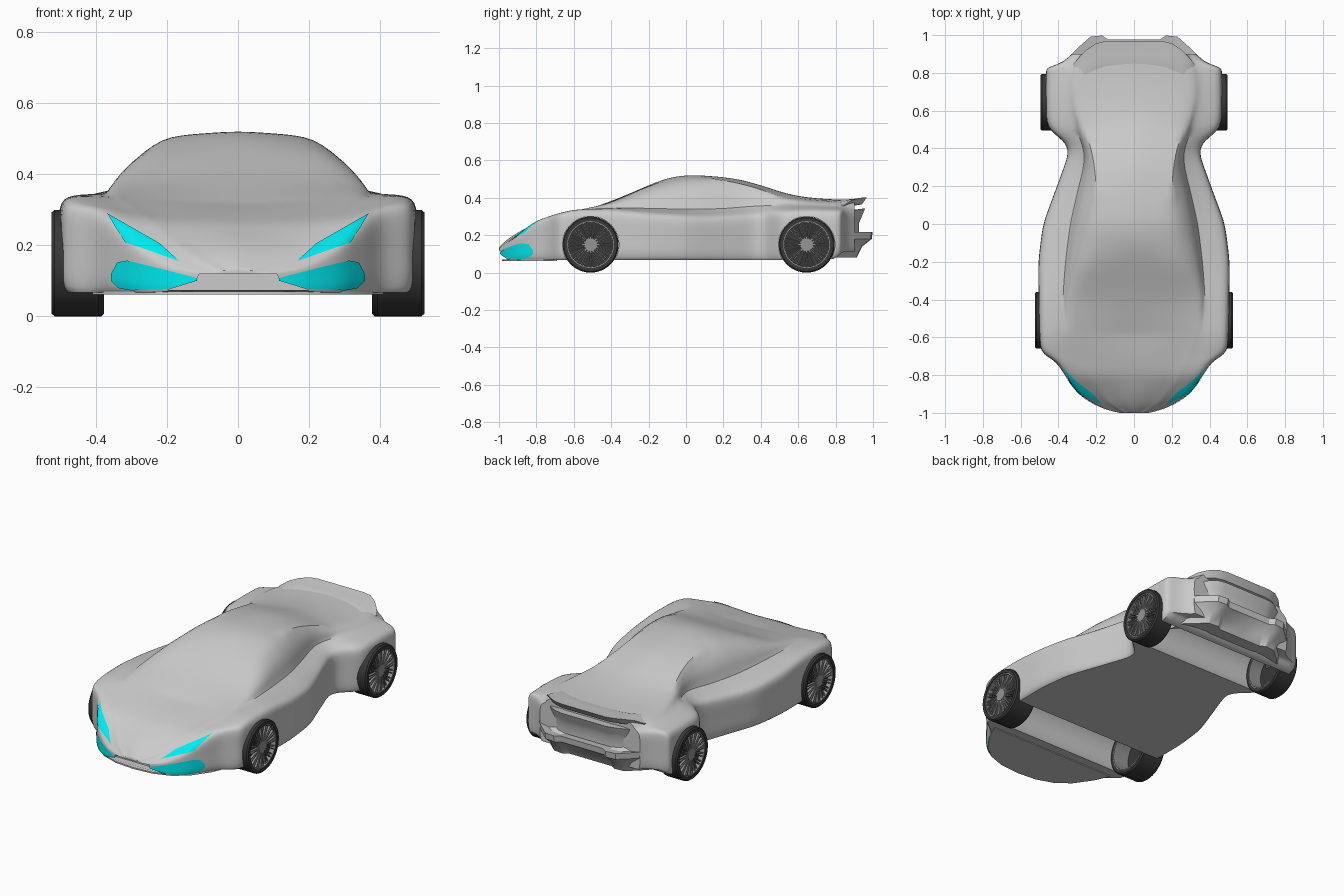
import bpy, bmesh, math
from mathutils import Vector, Matrix

if "Cube" in bpy.data.objects:
    bpy.data.objects.remove(bpy.data.objects["Cube"])

def material(name, rgb):
    m = bpy.data.materials.new(name)
    m.diffuse_color = (*rgb, 1)
    m.use_nodes = True
    m.node_tree.nodes["Principled BSDF"].inputs["Base Color"].default_value = m.diffuse_color
    return m

CYAN = material("light_cyan", (0.0, 0.85, 0.9))
RUBBER = material("rubber", (0.04, 0.04, 0.04))
ALLOY = material("alloy", (0.3, 0.3, 0.3))

def finish(name, bm, mat=None, angle=35):
    bmesh.ops.recalc_face_normals(bm, faces=bm.faces)
    me = bpy.data.meshes.new(name)
    bm.to_mesh(me)
    bm.free()
    ob = bpy.data.objects.new(name, me)
    bpy.context.collection.objects.link(ob)
    if mat:
        me.materials.append(mat)
    if angle:
        smooth(ob, angle)
    return ob

def smooth(ob, angle):
    bpy.ops.object.select_all(action='DESELECT')
    ob.select_set(True)
    bpy.context.view_layer.objects.active = ob
    bpy.ops.object.shade_smooth_by_angle(angle=math.radians(angle))

def lerp_keys(keys, t):
    if t <= keys[0][0]:
        return keys[0][1]
    for (a, va), (b, vb) in zip(keys, keys[1:]):
        if t <= b:
            return va + (vb - va) * (t - a) / (b - a)
    return keys[-1][1]

# Body shape along y: half width, floor, shoulder, window base, roof edge, centre line
WIDTH = [(-1, .08), (-.98, .16), (-.95, .22), (-.9, .295), (-.8, .37), (-.73, .41), (-.69, .485),
         (-.65, .5), (-.5, .507), (-.2, .51), (0, .485), (.2, .41), (.38, .345), (.44, .37),
         (.5, .46), (.6, .472), (.83, .468), (.85, .385), (.9, .33)]
FLOOR = [(-1, .1), (-.97, .067), (.8, .067), (.83, .11), (.9, .11)]
SHOULDER = [(-1, .12), (-.95, .15), (-.9, .2), (-.8, .28), (-.72, .312), (-.62, .343), (-.4, .345),
            (-.2, .325), (.1, .305), (.35, .315), (.5, .335), (.65, .343), (.9, .335)]
BASE_X = [(-1, .05), (-.95, .15), (-.8, .28), (-.58, .36), (-.4, .375), (-.2, .36), (0, .335),
          (.2, .29), (.35, .25), (.5, .3), (.65, .36), (.8, .35), (.9, .29)]
BASE_Z = [(-1, .124), (-.95, .162), (-.8, .274), (-.58, .335), (-.4, .347), (0, .337), (.2, .34),
          (.35, .355), (.5, .36), (.65, .356), (.9, .345)]
ROOF_X = [(-1, .03), (-.95, .1), (-.8, .2), (-.58, .3), (-.4, .295), (-.19, .25), (0, .215),
          (.2, .2), (.35, .215), (.5, .26), (.65, .29), (.8, .28), (.9, .25)]
ROOF_Z = [(-1, .128), (-.95, .172), (-.8, .267), (-.58, .33), (-.4, .376), (-.19, .468), (0, .508),
          (.15, .505), (.25, .487), (.35, .462), (.5, .41), (.65, .385), (.9, .38)]
TOP = [(-1, .135), (-.97, .17), (-.9, .217), (-.8, .264), (-.7, .291), (-.58, .315), (-.45, .365),
       (-.35, .402), (-.2, .468), (-.1, .51), (0, .525), (.15, .52), (.3, .5), (.45, .456),
       (.55, .421), (.65, .401), (.8, .393), (.9, .392)]
STATIONS = [-1, -.98, -.95, -.9, -.85, -.8, -.73, -.69, -.65, -.58, -.5, -.4, -.3, -.2, -.1, 0, .1, .2,
            .3, .38, .44, .5, .58, .7, .8, .83, .85, .9]

def section(y):
    w, zb, zs, xc, zc, xr, zr, zt = (lerp_keys(k, y) for k in
        (WIDTH, FLOOR, SHOULDER, BASE_X, BASE_Z, ROOF_X, ROOF_Z, TOP))
    h = zs - zb
    bulge = lerp_keys([(-.58, .01), (-.3, .028), (.1, .028), (.35, .01)], y)
    half = [(0, zb), (w * .6, zb), (w * .965, zb), (w, zb + .12 * h), (w * .99, zb + .5 * h),
            (w, zs - .1 * h), (w * .94, zs), (xc, zc),
            ((xc + xr) / 2 + bulge, (zc + zr) / 2 + bulge * .4),
            (xr, zr), (xr * .5, (zr + zt) / 2), (0, zt)]
    return half + [(-x, z) for x, z in half[-2:0:-1]]

bm = bmesh.new()
rings = [[bm.verts.new((x, y, z)) for x, z in section(y)] for y in STATIONS]
n = len(rings[0])
for a, b in zip(rings, rings[1:]):
    for i in range(n):
        bm.faces.new((a[i], a[(i + 1) % n], b[(i + 1) % n], b[i]))
bm.faces.new(rings[0])
bm.faces.new(rings[-1])
crease = bm.edges.layers.float.new("crease_edge")
def set_crease(v1, v2, value):
    bm.edges.get((v1, v2))[crease] = value
for y, a, b in zip(STATIONS, rings, rings[1:]):
    for i in (2, n - 2):                      # floor edge
        set_crease(a[i], b[i], .8)
    if -.58 <= y < .5:                        # window base and roof edge
        for i, c in ((7, .5), (9, .6 if y > .05 else .15)):
            set_crease(a[i], b[i], c)
            set_crease(a[n - i], b[n - i], c)
for i in range(n):                            # nose and tail rims
    set_crease(rings[0][i], rings[0][(i + 1) % n], .8)
    set_crease(rings[-1][i], rings[-1][(i + 1) % n], 1)
foot = rings[STATIONS.index(-.58)]
for i in range(9, 13):                        # windscreen foot
    set_crease(foot[i], foot[i + 1], .7)
body = finish("body", bm, angle=None)
sub = body.modifiers.new("smooth", 'SUBSURF')
sub.levels = sub.render_levels = 2
bpy.context.view_layer.update()
surface = body.evaluated_get(bpy.context.evaluated_depsgraph_get())

# Lamps: patches between two front-view outlines, projected onto the body
def along(pts, t):
    f = t * (len(pts) - 1)
    i = min(int(f), len(pts) - 2)
    return Vector(pts[i]).lerp(Vector(pts[i + 1]), f - i)

def lamp(name, upper, lower, side, nu=24, nv=8):
    bm = bmesh.new()
    grid = []
    for i in range(nu + 1):
        col = []
        for j in range(nv + 1):
            p = along(upper, i / nu).lerp(along(lower, i / nu), j / nv)
            hit, loc, nor, _ = surface.ray_cast(Vector((side * p.x, -2, p.y)), Vector((0, 1, 0)))
            col.append(bm.verts.new(loc + nor * .003 if hit else (side * p.x, -.77, p.y)))
        grid.append(col)
    for a, b in zip(grid, grid[1:]):
        for j in range(nv):
            bm.faces.new((a[j], a[j + 1], b[j + 1], b[j]))
    bmesh.ops.remove_doubles(bm, verts=bm.verts, dist=1e-5)
    finish(name, bm, CYAN)

for side, tag in ((1, "left"), (-1, "right")):
    lamp("headlight_" + tag, [(.368, .288), (.22, .203), (.165, .153)],
         [(.368, .288), (.315, .207), (.165, .153)], side)
    lamp("lower_lamp_" + tag, [(.355, .12), (.338, .152), (.31, .157), (.22, .135), (.115, .108)],
         [(.355, .1), (.335, .08), (.3, .074), (.2, .077), (.115, .1)], side)

# Cutters: full-width wheel channels and front mouth
def cut(cutter):
    cutter.hide_render = True
    m = body.modifiers.new("cut", 'BOOLEAN')
    m.operation, m.solver, m.object = 'DIFFERENCE', 'EXACT', cutter
    return cutter

def prism(name, pts, axis, lo, hi, angle=35):
    bm = bmesh.new()
    place = (lambda u, v, d: (u, d, v)) if axis == 'y' else (lambda u, v, d: (u, v, d))
    a, b = ([bm.verts.new(place(u, v, d)) for u, v in pts] for d in (lo, hi))
    bm.faces.new(a)
    bm.faces.new(b)
    for i in range(len(pts)):
        j = (i + 1) % len(pts)
        bm.faces.new((a[i], a[j], b[j], b[i]))
    return finish(name, bm, angle=angle)

def mirrored(half):
    return half + [(-x, v) for x, v in reversed(half) if x > 0]

AXLES = {"front": (-.51, .455, .14), "rear": (.645, .436, .118)}
cutters = []
for tag, (y, _, _) in AXLES.items():
    bm = bmesh.new()
    bmesh.ops.create_cone(bm, cap_ends=True, segments=64, radius1=.1512, radius2=.1512, depth=1.3,
                          matrix=Matrix.Translation((0, y, .15)) @ Matrix.Rotation(math.pi / 2, 4, 'Y'))
    cutters.append(cut(finish(tag + "_arch_cutter", bm)))
cutters.append(cut(prism("mouth_cutter", mirrored([(.11, .119), (.117, .1), (.2, .074)]), 'y', -1.1, -.93)))
bpy.ops.object.select_all(action='DESELECT')
body.select_set(True)
bpy.context.view_layer.objects.active = body
bpy.ops.object.convert(target='MESH')
smooth(body, 35)
for c in cutters:
    bpy.data.objects.remove(c)

# Front splitter
prism("front_splitter", mirrored([(0, -.985), (.12, -.975), (.22, -.94), (.3, -.88), (.37, -.78), (.41, -.69)]),
      'z', .062, .07)

# Tail: closed (y, z) sections swept across a curved (x, y offset, z offset) path
def tail_band(name, sec, path):
    full = [(-x, d, e) for x, d, e in reversed(path) if x > 0] + path
    bm = bmesh.new()
    cols = [[bm.verts.new((x, y + d, z + e)) for y, z in sec] for x, d, e in full]
    m = len(sec)
    for a, b in zip(cols, cols[1:]):
        for i in range(m):
            bm.faces.new((a[i], a[(i + 1) % m], b[(i + 1) % m], b[i]))
    bm.faces.new(cols[0])
    bm.faces.new(cols[-1])
    finish(name, bm, angle=30)

LIP = [(0, 0, 0), (.15, 0, 0), (.2, -.012, 0), (.25, -.045, -.006), (.29, -.085, -.018), (.32, -.12, -.04)]
tail_band("tail_spoiler", [(.8, .375), (.85, .391), (.9, .393), (.968, .403), (.94, .365), (.88, .355)], LIP)
tail_band("tail_lip", [(.86, .33), (.957, .342), (.94, .3), (.925, .265), (.925, .21), (.86, .21)], LIP)
tail_band("rear_bumper", [(.85, .235), (.93, .205), (.99, .217), (.985, .18), (.935, .14), (.905, .08), (.81, .09)],
          [(0, -.012, 0), (.14, -.012, 0), (.17, .008, 0), (.23, .002, 0), (.3, -.06, 0), (.34, -.1, 0)])

# Wheels
def lathe(name, profile, centre, mat, segs=64):
    bm = bmesh.new()
    rows = []
    for k in range(segs):
        a = 2 * math.pi * k / segs
        rows.append([bm.verts.new((centre[0] + x, centre[1] + r * math.cos(a), centre[2] + r * math.sin(a)))
                     for x, r in profile])
    m = len(profile)
    for k in range(segs):
        p, q = rows[k], rows[(k + 1) % segs]
        for i in range(m):
            bm.faces.new((p[i], p[(i + 1) % m], q[(i + 1) % m], q[i]))
    finish(name, bm, mat)

for tag, (y, xw, w) in AXLES.items():
    for side, hand in ((1, "left"), (-1, "right")):
        c = (side * xw, y, .15)
        h = w / 2 * side
        k = .008 * side
        name = tag + "_" + hand
        lathe(name + "_tyre", [(-h, .125), (-h, .143), (k - h, .15), (h - k, .15), (h, .143), (h, .125)], c, RUBBER)
        lathe(name + "_rim", [(-h, .127), (h - k / 2, .127), (h - k / 2, .119), (h - 2 * k, .119), (-h, .121)], c, ALLOY)
        hub = Matrix.Translation((c[0] + h - 2 * k, y, .15))
        turn = Matrix.Rotation(math.pi / 2, 4, 'Y')
        bm = bmesh.new()                      # dark brake plate behind the spokes
        bmesh.ops.create_cone(bm, cap_ends=True, segments=48, radius1=.12, radius2=.12, depth=.006,
                              matrix=Matrix.Translation((-2.5 * k, 0, 0)) @ hub @ turn)
        finish(name + "_brake_plate", bm, RUBBER)
        bm = bmesh.new()
        bmesh.ops.create_cone(bm, cap_ends=True, segments=32, radius1=.034, radius2=.034, depth=.02,
                              matrix=hub @ turn)
        for s in range(16):                   # paired spokes fanning outwards
            for fan in (-1, 1):
                bmesh.ops.create_cube(bm, size=1, matrix=hub @ Matrix.Rotation(s * math.pi / 8, 4, 'X')
                    @ Matrix.Translation((0, fan * .0055, .073)) @ Matrix.Rotation(-fan * .07, 4, 'X')
                    @ Matrix.Diagonal((.014, .0055, .095, 1)))
        finish(name + "_spokes", bm, ALLOY)
